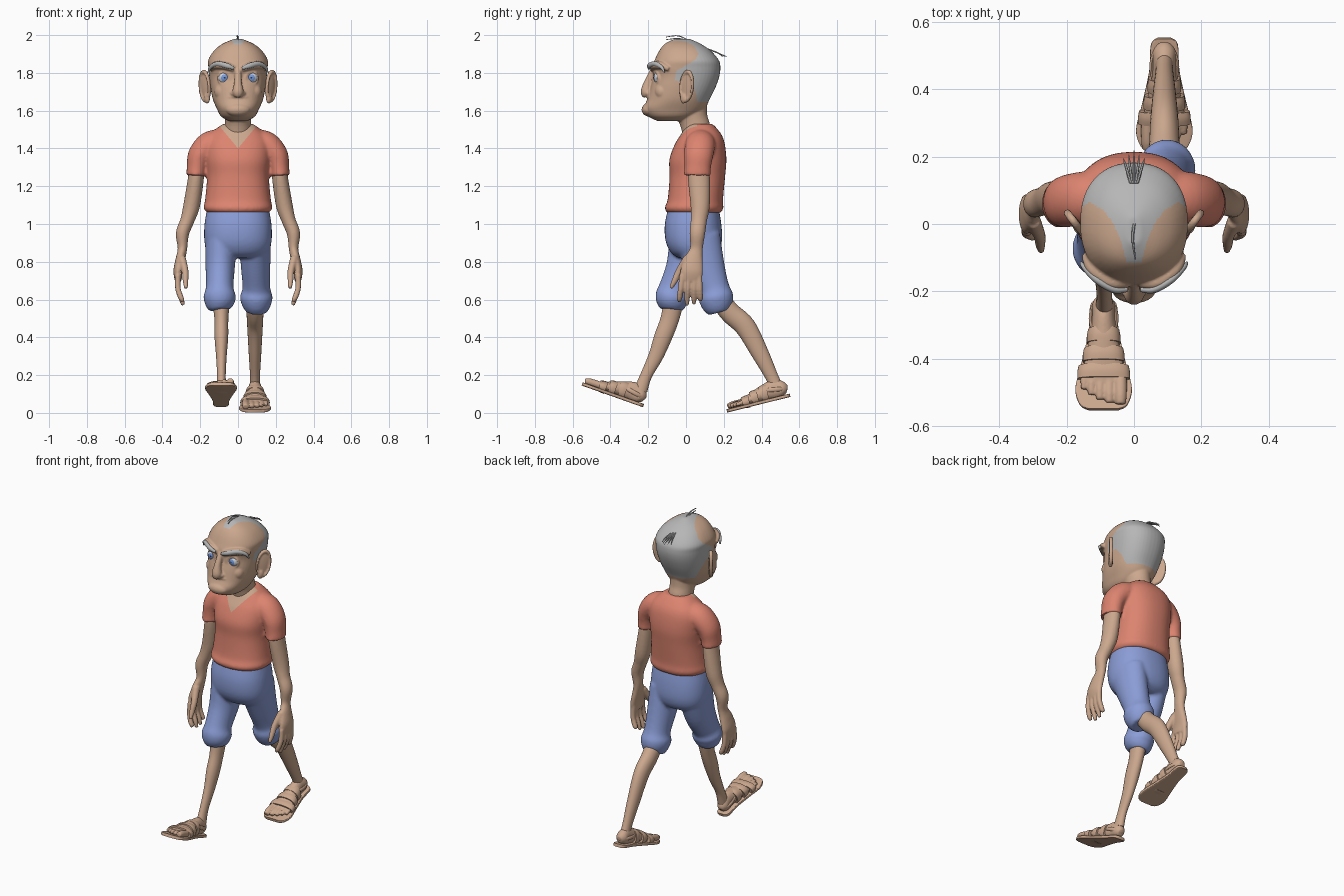
import bpy, bmesh, math
from mathutils import Vector, Matrix

cube = bpy.data.objects.get("Cube")
if cube:
    bpy.data.objects.remove(cube)

X, Y, Z = Vector((1, 0, 0)), Vector((0, 1, 0)), Vector((0, 0, 1))
made = []


def material(name, rgb):
    m = bpy.data.materials.new(name)
    m.use_nodes = True
    m.diffuse_color = (*rgb, 1)
    m.node_tree.nodes["Principled BSDF"].inputs["Base Color"].default_value = (*rgb, 1)
    return m


SKIN = material("skin", (0.60, 0.39, 0.27))
SHIRT = material("coral cloth", (0.72, 0.23, 0.16))
DENIM = material("blue cloth", (0.26, 0.34, 0.68))
HAIR = material("grey hair", (0.47, 0.47, 0.47))
WHITE = material("eye white", (0.62, 0.66, 0.72))
IRIS = material("iris blue", (0.18, 0.32, 0.72))
PUPIL = material("pupil dark", (0.03, 0.03, 0.05))


def finish(bm, name, mats):
    bmesh.ops.recalc_face_normals(bm, faces=bm.faces)
    me = bpy.data.meshes.new(name)
    bm.to_mesh(me)
    bm.free()
    ob = bpy.data.objects.new(name, me)
    bpy.context.collection.objects.link(ob)
    for m in mats:
        me.materials.append(m)
    made.append(ob)
    return ob


def spline(rows, steps):
    """Smooth curve through rows of numbers."""
    out = []
    for i in range(len(rows) - 1):
        a, b, c, d = (rows[min(max(i + k, 0), len(rows) - 1)] for k in (-1, 0, 1, 2))
        for s in range(steps):
            t = s / steps
            out.append([q + t * ((r - p) / 2 + t * (p - 2.5 * q + 2 * r - w / 2
                        + t * (1.5 * (q - r) + (w - p) / 2))) for p, q, r, w in zip(a, b, c, d)])
    return out + [list(rows[-1])]


def tube(name, rows, mat=SKIN, power=2, flat=False, n=32, steps=5, ref=X):
    """Closed loft through rows of (x, y, z, radius along ref, other radius)."""
    pts = spline(rows, steps)
    bm, rings = bmesh.new(), []
    for i, p in enumerate(pts):
        t = Z if flat else (Vector(pts[min(i + 1, len(pts) - 1)][:3]) - Vector(pts[max(i - 1, 0)][:3])).normalized()
        u = (ref - t * ref.dot(t)).normalized()
        v = t.cross(u)
        ring = []
        for k in range(n):
            a = 2 * math.pi * k / n
            c, s = (math.copysign(abs(f) ** (2 / power), f) for f in (math.cos(a), math.sin(a)))
            ring.append(bm.verts.new(Vector(p[:3]) + u * c * p[3] + v * s * p[4]))
        rings.append(ring)
    for r, q in zip(rings, rings[1:]):
        for k in range(n):
            bm.faces.new((r[k], r[(k + 1) % n], q[(k + 1) % n], q[k]))
    bm.faces.new(rings[0])
    bm.faces.new(rings[-1])
    return finish(bm, name, [mat])


def body(name, rows, mat, power):
    """Loft of level rings from (height, front, back, half width)."""
    return tube(name, [(0, (f + b) / 2, z, w, (b - f) / 2) for z, f, b, w in rows], mat, power, True, 48)


def blob(name, at, size, mats=(SKIN,), rot=Matrix()):
    bm = bmesh.new()
    bmesh.ops.create_uvsphere(bm, u_segments=32, v_segments=24, radius=1,
                              matrix=Matrix.Translation(at) @ rot @ Matrix.Diagonal((*size, 1)))
    return finish(bm, name, mats)


def ring(name, at, major, minor, rot, scale=(1, 1, 1)):
    bpy.ops.mesh.primitive_torus_add(major_segments=32, minor_segments=12, major_radius=major, minor_radius=minor)
    ob = bpy.context.object
    ob.name = name
    ob.data.transform(Matrix.Translation(at) @ rot @ Matrix.Diagonal((*scale, 1)))
    ob.data.materials.append(SKIN)
    made.append(ob)
    return ob


def fuse(name, parts, voxel, mats, smooth=4):
    """Blend overlapping parts into one soft surface."""
    bpy.ops.object.select_all(action="DESELECT")
    for p in parts:
        p.select_set(True)
    for p in parts[1:]:
        made.remove(p)
    ob = parts[0]
    bpy.context.view_layer.objects.active = ob
    if len(parts) > 1:
        bpy.ops.object.join()
    ob.name = name
    rm = ob.modifiers.new("blend", "REMESH")
    rm.mode, rm.voxel_size = "VOXEL", voxel
    sm = ob.modifiers.new("relax", "SMOOTH")
    sm.factor, sm.iterations = 0.5, smooth
    me = bpy.data.meshes.new_from_object(ob.evaluated_get(bpy.context.evaluated_depsgraph_get()))
    ob.modifiers.clear()
    ob.data = me
    me.materials.clear()
    for m in mats:
        me.materials.append(m)
    me.polygons.foreach_set("material_index", [0] * len(me.polygons))
    return ob


def lookup(v, table):
    for (a, p), (b, q) in zip(table, table[1:]):
        if v <= b:
            return p + (q - p) * max(0, (v - a) / (b - a))
    return table[-1][1]


# Head with neck, nose, brow ridge, lips and chin
parts = [body("head", [(1.545, -.15, 0, .05), (1.57, -.2, .05, .09), (1.61, -.225, .1, .112), (1.66, -.205, .125, .133),
                       (1.72, -.19, .155, .145), (1.78, -.175, .176, .152), (1.83, -.18, .182, .157),
                       (1.87, -.165, .172, .157), (1.92, -.14, .128, .125), (1.955, -.11, .075, .08),
                       (1.98, -.06, .02, .02)], SKIN, 2.3),
         body("neck", [(1.40, 0, .13, .08), (1.52, -.03, .127, .07), (1.58, -.06, .112, .072), (1.66, -.08, .11, .08)], SKIN, 2),
         tube("nose", [(0, -.17, 1.82, .016, .016), (0, -.2, 1.75, .02, .022), (0, -.21, 1.70, .03, .03), (0, -.205, 1.675, .02, .022)]),
         blob("chin", (0, -.195, 1.605), (.065, .04, .036)),
         blob("lower_lip", (0, -.192, 1.648), (.045, .018, .011)),
         blob("upper_lip", (0, -.188, 1.672), (.055, .02, .013))]
for s in (1, -1):
    parts += [blob("nostril", (s * .026, -.195, 1.69), (.014, .018, .014)),
              blob("cheek", (s * .085, -.125, 1.70), (.04, .04, .045)),
              tube("brow_ridge", [(s * .02, -.172, 1.822, .018, .018), (s * .07, -.172, 1.838, .02, .02),
                                  (s * .12, -.135, 1.84, .02, .02), (s * .145, -.09, 1.82, .012, .012)], ref=Z),
              ring("eyelids", (s * .071, -.157, 1.772), .033, .008, Matrix.Rotation(math.pi / 2, 4, "X") @ Matrix.Rotation(s * .35, 4, "Y"))]
head = fuse("head", parts, .0052, [SKIN, HAIR], 3)

# Receding hairline: peak on top, temples at the sides
crown = [(.022, -.115), (.035, -.06), (.06, 0), (.09, .04), (.13, .065), (.16, .05)]
temple = [(1.64, .06), (1.70, .05), (1.75, .015), (1.76, -.06), (1.81, -.05), (1.85, .02), (1.875, .055)]
for f in head.data.polygons:
    x, y, z = f.center
    edge = lookup(abs(x), crown) if z > 1.875 else lookup(z, temple)
    f.material_index = int(z > 1.645 and y > edge)

# Ears, eyes and eyebrows
for s, side in ((1, "left"), (-1, "right")):
    turn = Matrix.Rotation(-s * .65, 4, "Z") @ Matrix.Rotation(-.12, 4, "X")
    fuse(side + "_ear", [blob("ear", (s * .172, .004, 1.727), (.010, .042, .08), rot=turn),
                         blob("lobe", (s * .165, -.012, 1.665), (.014, .02, .028), rot=turn),
                         ring("rim", (s * .176, .004, 1.73), 1, .16, turn @ Matrix.Rotation(math.pi / 2, 4, "Y"),
                              (.076, .039, .075))], .005, [SKIN], 3)
    at = Vector((s * .071, -.134, 1.774))
    eye = blob(side + "_eye", at, (.037,) * 3, (WHITE, IRIS, PUPIL), Matrix.Rotation(math.pi / 2, 4, "X"))
    for f in eye.data.polygons:
        off = math.hypot(f.center.x - at.x, f.center.z - at.z)
        f.material_index = 0 if f.center.y > at.y or off > .019 else 1 if off > .007 else 2
    tube(side + "_eyebrow", [(s * .022, -.194, 1.824, .008, .008), (s * .06, -.194, 1.838, .014, .011),
                             (s * .11, -.165, 1.848, .013, .011), (s * .145, -.13, 1.83, .010, .009),
                             (s * .157, -.115, 1.803, .004, .004)], HAIR, n=12, ref=Z)

# Loose strands of hair
for k in range(5):
    w = (k - 2) * .012
    tube("back_strand", [(w * .4, .12, 1.925, .004, .004), (w, .17, 1.905, .004, .004), (w * 1.3, .218 - abs(w), 1.885, .001, .001)], HAIR, n=6)
for k, lift in enumerate((0, .014)):
    tube("top_strand", [(.004 * k, .02, 1.968, .004, .003), (-.004, -.04, 1.982 + lift, .004, .003),
                        (.004, -.105, 1.976 + lift, .002, .002)], HAIR, n=6)

# Shirt with sleeves and a V neck
parts = [body("shirt", [(1.06, -.1, .185, .165), (1.085, -.113, .198, .182), (1.13, -.097, .196, .174), (1.25, -.087, .207, .164),
                        (1.34, -.088, .214, .172), (1.42, -.06, .206, .172), (1.47, -.03, .19, .15),
                        (1.51, -.005, .16, .108), (1.53, .01, .14, .08)], SHIRT, 2.3)]
for s in (1, -1):
    parts.append(tube("sleeve", [(s * .08, .08, 1.445, .07, .06), (s * .15, .075, 1.42, .08, .07), (s * .203, .067, 1.365, .077, .062),
                                 (s * .218, .062, 1.30, .07, .053), (s * .222, .06, 1.255, .072, .052)], SHIRT, ref=Y))
shirt = fuse("shirt", parts, .009, [SHIRT, SKIN], 6)
bm = bmesh.new()
bm.from_mesh(shirt.data)
for s in (1, -1):
    bmesh.ops.bisect_plane(bm, geom=bm.verts[:] + bm.edges[:] + bm.faces[:],
                           plane_co=(0, 0, 1.4), plane_no=(s * 1.2, 0, 1))
for f in bm.faces:
    c = f.calc_center_median()
    f.material_index = int(c.y < .06 and c.z > 1.4 + 1.2 * abs(c.x))
bm.to_mesh(shirt.data)
bm.free()

# Cropped trousers with gathered cuffs
parts = [body("hips", [(1.10, -.09, .17, .16), (1.0, -.112, .187, .177), (.91, -.108, .19, .178),
                       (.85, -.08, .17, .16), (.82, -.04, .13, .12)], DENIM, 2.3),
         tube("front_leg", [(-.09, .035, .92, .085, .125), (-.094, .0, .78, .078, .105), (-.097, -.055, .665, .073, .086),
                            (-.097, -.072, .615, .086, .09), (-.097, -.077, .57, .074, .076), (-.095, -.08, .545, .055, .058)]),
         tube("rear_leg", [(.09, .06, .92, .085, .125), (.093, .105, .78, .078, .1), (.097, .145, .665, .073, .083),
                           (.097, .158, .615, .086, .092), (.097, .168, .57, .076, .083), (.095, .178, .535, .056, .06)])]
fuse("trousers", parts, .009, [DENIM], 5)

# Arms and hands
for s, side in ((1, "left"), (-1, "right")):
    parts = [tube("arm", [(s * x, y, z, a, b) for x, y, z, a, b in (
        (.215, .065, 1.36, .04, .05), (.222, .068, 1.25, .042, .058), (.245, .075, 1.1, .044, .051), (.268, .068, 1.02, .037, .043),
        (.294, .06, .95, .035, .041), (.294, .055, .87, .025, .034), (.306, .04, .81, .025, .05),
        (.318, .03, .75, .024, .06), (.316, .025, .70, .018, .057))]),
        tube("thumb", [(s * .298, .01, .82, .022, .024), (s * .28, -.035, .75, .018, .02),
                       (s * .278, -.06, .70, .015, .016), (s * .275, -.08, .66, .010, .010)], n=16)]
    for base, tip, end in ((-.02, -.035, .59), (.012, .006, .57), (.043, .042, .575), (.07, .076, .595)):
        parts.append(tube("finger", [(s * .318, base, .73, .016, .016), (s * .318, (base + tip) / 2, .66, .015, .015),
                                     (s * .302, tip, .61, .0145, .0145), (s * .29, tip, end, .010, .010)], n=16))
    fuse(side + "_arm", parts, .006, [SKIN], 3)

# Bare shins
tube("right_shin", [(-.09, -.06, .62, .05, .055), (-.088, -.085, .5, .037, .049), (-.088, -.122, .4, .036, .047),
                    (-.088, -.16, .3, .028, .039), (-.088, -.21, .2, .023, .031), (-.088, -.24, .12, .026, .036)])
tube("left_shin", [(.09, .16, .62, .05, .05), (.09, .235, .53, .045, .055), (.09, .315, .455, .041, .055),
                   (.09, .395, .31, .033, .045), (.09, .455, .19, .026, .034), (.09, .485, .12, .028, .036)])

# Feet in strapped sandals, heel at the local origin
for s, side, heel, pitch in ((-1, "right", (-.09, -.228, .03), -19.5), (1, "left", (.09, .553, .085), 14)):
    place = Matrix.Translation(heel) @ Matrix.Rotation(math.radians(pitch), 4, "X")
    parts = [tube("foot", [(0, -.008, .04, .018, .02), (0, -.03, .05, .034, .04), (0, -.07, .06, .034, .052), (0, -.12, .055, .04, .045),
                           (0, -.18, .045, .052, .034), (0, -.24, .034, .064, .022), (0, -.27, .03, .058, .015)])]
    for x, tip, r in ((-.05, -.335, .019), (-.017, -.33, .0145), (.011, -.32, .0135), (.036, -.305, .0125), (.058, -.288, .0115)):
        parts.append(tube("toe", [(s * x, -.23, .034, r, r), (s * x, tip + .03, .033, r, r), (s * x, tip, .028, r * .8, r * .8)], n=16))
    pieces = [fuse(side + "_foot", parts, .005, [SKIN], 2),
              tube(side + "_sandal_sole", [(0, 0, .009, .02, .009), (0, -.02, .009, .04, .009), (0, -.1, .009, .045, .009),
                                           (0, -.2, .009, .066, .009), (0, -.28, .009, .084, .009), (0, -.33, .009, .07, .009),
                                           (0, -.345, .009, .045, .009)], power=8),
              ring(side + "_heel_strap", (0, -.075, .058), .045, .007, Matrix.Rotation(-.15, 4, "X"), (.85, 1.4, 1.6))]
    for y, w, h, z in ((-.13, .05, .047, .05), (-.185, .062, .041, .041), (-.235, .078, .033, .031)):
        pieces.append(tube(side + "_strap", [(0, y + .018, z, w - .003, h), (0, y, z, w, h),
                                             (0, y - .02, z - .002, w, h - .004)], power=2.4))
    for p in pieces:
        p.data.transform(place)

# Soft shading with crisp edges kept
bpy.ops.object.select_all(action="DESELECT")
for ob in made:
    ob.select_set(True)
bpy.context.view_layer.objects.active = head
bpy.ops.object.shade_smooth_by_angle(angle=math.radians(45))
